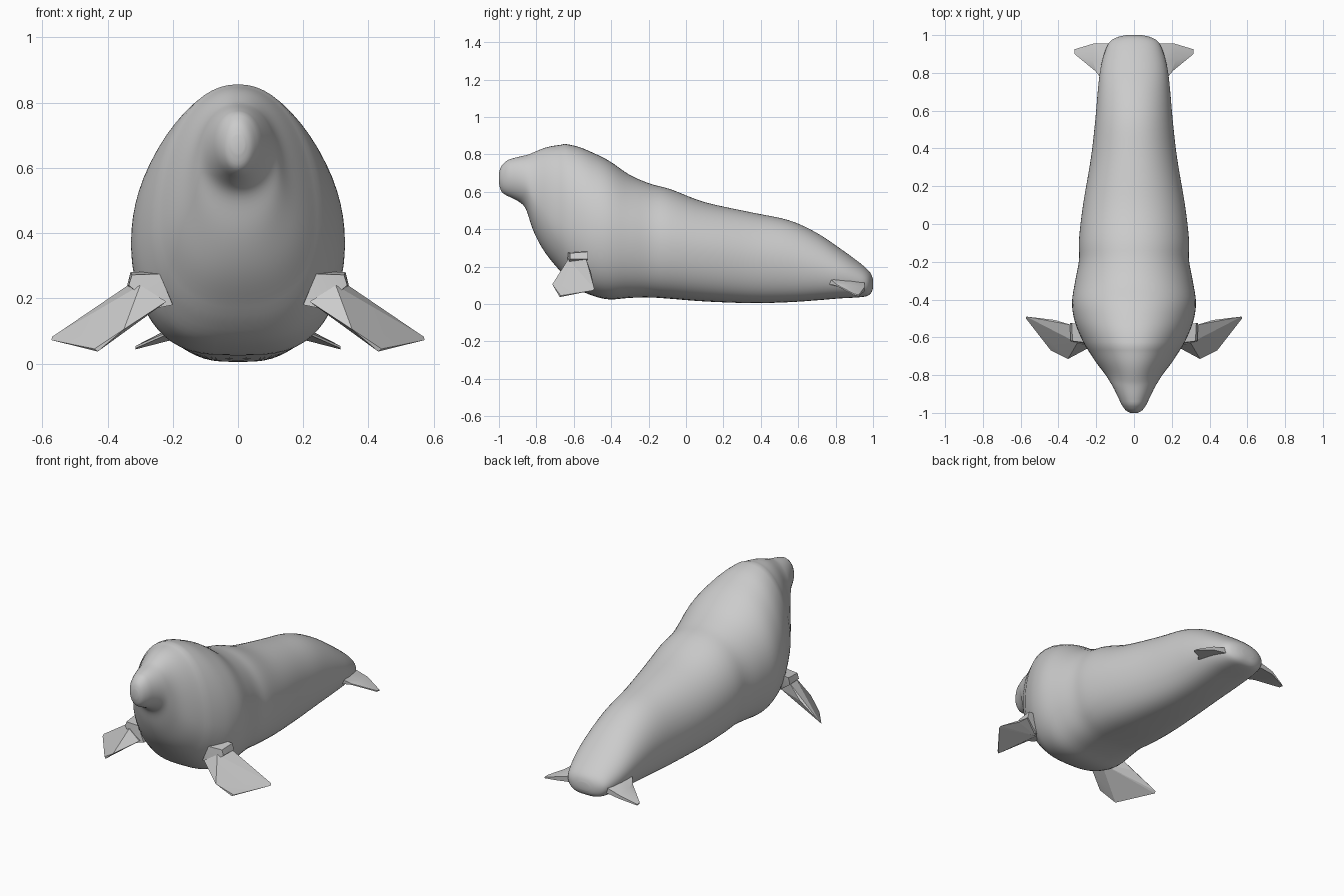
import bpy, bmesh, math

cube = bpy.data.objects.get("Cube")
if cube:
    bpy.data.objects.remove(cube)

skin = bpy.data.materials.new("grey skin")
skin.use_nodes = True
skin.diffuse_color = (0.6, 0.6, 0.6, 1)
skin.node_tree.nodes["Principled BSDF"].inputs["Base Color"].default_value = skin.diffuse_color


def add_object(name, bm, smooth_angle):
    bmesh.ops.recalc_face_normals(bm, faces=bm.faces)
    mesh = bpy.data.meshes.new(name)
    bm.to_mesh(mesh)
    bm.free()
    mesh.materials.append(skin)
    obj = bpy.data.objects.new(name, mesh)
    bpy.context.collection.objects.link(obj)
    bpy.ops.object.select_all(action='DESELECT')
    bpy.context.view_layer.objects.active = obj
    obj.select_set(True)
    bpy.ops.object.shade_smooth_by_angle(angle=math.radians(smooth_angle))


def blend(a, b, c, d, t):
    """Smooth curve through b and c."""
    return b + 0.5 * t * (c - a + t * (2*a - 5*b + 4*c - d + t * (3*(b - c) + d - a)))


# Body: y, underside, back, half width, height of the widest point
sections = [
    (-1, .645, .7, .02, .67),
    (-.985, .6, .74, .045, .67),
    (-.94, .57, .778, .075, .675),
    (-.88, .54, .792, .103, .66),
    (-.85, .5, .8, .12, .63),
    (-.83, .42, .808, .133, .59),
    (-.79, .33, .827, .158, .53),
    (-.74, .25, .847, .2, .47),
    (-.67, .17, .858, .245, .43),
    (-.58, .085, .842, .29, .4),
    (-.5, .045, .81, .318, .38),
    (-.41, .025, .765, .328, .37),
    (-.3, .033, .69, .311, .35),
    (-.19, .035, .643, .291, .33),
    (-.08, .028, .613, .291, .31),
    (.1, .014, .545, .27, .28),
    (.35, .005, .49, .228, .24),
    (.55, .01, .448, .205, .22),
    (.7, .02, .38, .192, .19),
    (.82, .03, .3, .178, .16),
    (.91, .035, .235, .155, .13),
    (.965, .042, .19, .128, .115),
    (.99, .06, .16, .085, .11),
    (1, .085, .13, .04, .105),
]
SIDES, STEPS = 64, 4
rows = []
for i in range(len(sections) - 1):
    near = [sections[max(0, min(len(sections) - 1, i + k))] for k in (-1, 0, 1, 2)]
    for s in range(STEPS):
        rows.append([blend(*values, s / STEPS) for values in zip(*near)])
rows.append(sections[-1])

bm = bmesh.new()
rings = []
for y, low, high, half, mid in rows:
    ring = []
    # The belly is fuller than the back, the muzzle is round
    belly = 1 - 0.36 * max(0, min(1, (y + .85) / .3))
    for k in range(SIDES):
        a = math.tau * k / SIDES
        c, s = math.cos(a), math.sin(a)
        x = half * math.copysign(abs(c) ** (.95 if s > 0 else belly), c)
        z = mid + s * ((high - mid) if s > 0 else (mid - low))
        ring.append(bm.verts.new((x, y, z)))
    rings.append(ring)
for r, q in zip(rings, rings[1:]):
    for k in range(SIDES):
        n = (k + 1) % SIDES
        bm.faces.new((r[k], r[n], q[n], q[k]))
bm.faces.new(rings[0])
bm.faces.new(rings[-1])
# Soften the fold between the muzzle and the head
fold = [v for v in bm.verts if -.95 < v.co.y < -.66]
for _ in range(14):
    bmesh.ops.smooth_vert(bm, verts=fold, factor=.5, use_axis_x=True, use_axis_y=True, use_axis_z=True)
add_object("body", bm, 60)


def hull(name, points, side, angle):
    """Faceted convex part, mirrored for the right side."""
    bm = bmesh.new()
    for x, y, z in points:
        bm.verts.new((x * side, y, z))
    found = bmesh.ops.convex_hull(bm, input=bm.verts)
    spare = {g for g in found["geom_interior"] + found["geom_unused"]
             if isinstance(g, bmesh.types.BMVert)}
    bmesh.ops.delete(bm, geom=list(spare), context='VERTS')
    add_object(name, bm, angle)


def web(name, outline, side, thickness):
    """Thin ribbed fin that tapers from root to tip."""
    bm = bmesh.new()
    layers = []
    for dz in (thickness / 2, -thickness / 2):
        layers.append([[bm.verts.new((x * side, y, z + dz * taper))
                        for (x, y, z), taper in zip(rib, (1.6, .9, .3))] for rib in outline])
    top, bottom = layers
    for layer in layers:
        for a, b in zip(layer, layer[1:]):
            for j in range(2):
                bm.faces.new((a[j], a[j + 1], b[j + 1], b[j]))
    for rib in (0, -1):
        for j in range(2):
            bm.faces.new((top[rib][j], top[rib][j + 1], bottom[rib][j + 1], bottom[rib][j]))
    for end in (0, -1):
        for i in range(len(outline) - 1):
            bm.faces.new((top[i][end], top[i + 1][end], bottom[i + 1][end], bottom[i][end]))
    add_object(name, bm, 40)


# Front flippers: a stubby shoulder and a flat blade
shoulder = [(.2, -.63, .18), (.2, -.55, .18), (.24, -.63, .275), (.24, -.53, .285),
            (.325, -.62, .272), (.33, -.525, .28), (.335, -.62, .24), (.34, -.525, .24),
            (.25, -.64, .17), (.26, -.55, .18)]
blade = [(.22, -.645, .19), (.24, -.57, .175), (.3, -.63, .24), (.33, -.535, .245),
         (.35, -.715, .105), (.43, -.675, .037), (.44, -.67, .045),
         (.572, -.5, .072), (.57, -.49, .082), (.42, -.508, .17)]
# Hind flippers: three ribs, each from root to tip
tail_ribs = [
    [(.15, .74, .13), (.182, .78, .115), (.205, .81, .098)],
    [(.13, .85, .12), (.22, .865, .092), (.315, .9, .05)],
    [(.1, .955, .105), (.215, .955, .08), (.315, .925, .047)],
]
for label, side in (("left", 1), ("right", -1)):
    hull(label + "_front_shoulder", shoulder, side, 35)
    hull(label + "_front_flipper", blade, side, 10)
    web(label + "_hind_flipper", tail_ribs, side, .024)
